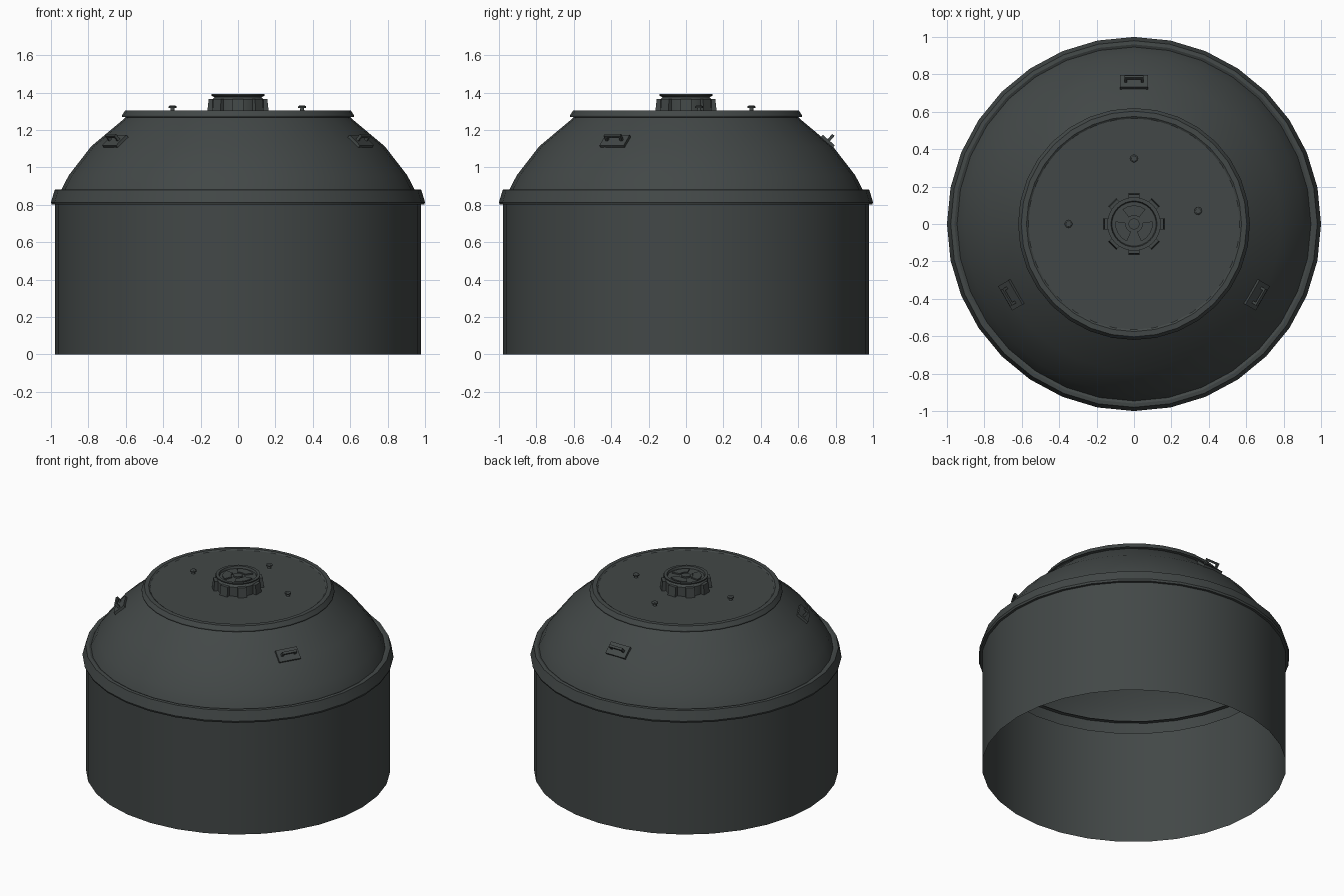
import bpy, bmesh, math
from mathutils import Matrix, Vector

if "Cube" in bpy.data.objects:
    bpy.data.objects.remove(bpy.data.objects["Cube"])

mat = bpy.data.materials.new("dark slate grey")
mat.diffuse_color = (0.055, 0.064, 0.063, 1)
mat.use_nodes = True
mat.node_tree.nodes["Principled BSDF"].inputs["Base Color"].default_value = mat.diffuse_color


def finish(name, bm, normals=True):
    if normals:
        bmesh.ops.recalc_face_normals(bm, faces=bm.faces)
    me = bpy.data.meshes.new(name)
    bm.to_mesh(me)
    bm.free()
    ob = bpy.data.objects.new(name, me)
    bpy.context.collection.objects.link(ob)
    me.materials.append(mat)
    bpy.ops.object.select_all(action='DESELECT')
    ob.select_set(True)
    bpy.context.view_layer.objects.active = ob
    bpy.ops.object.shade_smooth_by_angle(angle=math.radians(32))
    return ob


def lathe(name, profile, n=32, centre=(0, 0)):
    """Revolve (radius, z) points, listed bottom to top, about a vertical axis."""
    bm = bmesh.new()
    rings = []
    for r, z in profile:
        count = 1 if r == 0 else n
        rings.append([bm.verts.new((centre[0] + r * math.cos(math.tau * i / n),
                                    centre[1] + r * math.sin(math.tau * i / n), z))
                      for i in range(count)])
    for a, b in zip(rings, rings[1:]):
        for i in range(n):
            j = (i + 1) % n
            if len(b) == 1:
                bm.faces.new((a[i], a[j], b[0]))
            elif len(a) == 1:
                bm.faces.new((a[0], b[j], b[i]))
            else:
                bm.faces.new((a[i], a[j], b[j], b[i]))
    return finish(name, bm, False)


def box(bm, frame, centre, size):
    m = frame @ Matrix.Translation(centre) @ Matrix.Diagonal((*size, 1))
    return bmesh.ops.create_cube(bm, size=1, matrix=m)["verts"]


# Hollow shell: open cylinder, sloped flange, dome, rimmed top with shallow recess
lathe("body_wall", [(0.978, 0), (0.978, 0.805)])
lathe("flange", [(0.978, 0.80), (0.995, 0.80), (1.0, 0.813), (0.98, 0.88),
                 (0.96, 0.882), (0.946, 0.875)])
lathe("dome", [(0.946, 0.875), (0.942, 0.885), (0.905, 0.957),
               (0.785, 1.112), (0.60, 1.267)])
lathe("top_plate", [(0.60, 1.267), (0.62, 1.27), (0.62, 1.278), (0.603, 1.304),
                    (0.575, 1.305), (0.565, 1.298), (0, 1.298)])

# Central cap with flared crown and sunken face
lathe("cap", [(0.14, 1.295), (0.14, 1.362), (0.125, 1.375), (0.143, 1.384),
              (0.143, 1.391), (0.123, 1.391), (0.118, 1.376), (0, 1.376)])

# Eight grip lugs around the cap
bm = bmesh.new()
for i in range(8):
    f = Matrix.Rotation(math.tau * i / 8, 4, 'Z')
    verts = box(bm, f, (0.147, 0, 1.331), (0.034, 0.058, 0.068))
    inv = f.inverted()
    for v in verts:                       # taper the upper outside edge
        p = inv @ v.co
        if p.x > 0.15 and p.z > 1.34:
            v.co = f @ Vector((p.x - 0.007, p.y, p.z))
finish("cap_lugs", bm)

# Three raised pads and a hub on the cap face
bm = bmesh.new()
for k in range(3):
    mid = math.radians(90 + 120 * k)
    angles = [mid + math.radians(d) for d in (-38, -19, 0, 19, 38)]
    outer = [(0.1 * math.cos(a), 0.1 * math.sin(a), 1.376) for a in angles]
    inner = [(0.045 * math.cos(a), 0.045 * math.sin(a), 1.376) for a in reversed(angles)]
    face = bm.faces.new([bm.verts.new(p) for p in outer + inner])
    ext = bmesh.ops.extrude_face_region(bm, geom=[face])["geom"]
    for v in ext:
        if isinstance(v, bmesh.types.BMVert):
            v.co.z += 0.009
finish("cap_pads", bm)
lathe("cap_hub", [(0.03, 1.375), (0.03, 1.386), (0, 1.388)], 12)

# Three small studs on the top plate
for i, c in enumerate([(-0.35, 0), (0, 0.35), (0.343, 0.07)]):
    lathe(f"stud_{i + 1}", [(0.02, 1.297), (0.012, 1.302), (0.01, 1.316), (0.021, 1.318),
                            (0.021, 1.326), (0.014, 1.331), (0, 1.331)], 12, c)

# Three lifting handles on mounting plates, lying on the dome slope
slope = Vector((0, 0.66, 0.75)).normalized()
side = Vector((1, 0, 0))
up = slope.cross(side)
local = Matrix((side, up, slope)).transposed().to_4x4()
local.translation = (0, 0.757, 1.138)
for i in range(3):
    f = Matrix.Rotation(math.tau * i / 3, 4, 'Z') @ local
    bm = bmesh.new()
    box(bm, f, (0, 0, 0), (0.15, 0.085, 0.02))
    finish(f"handle_plate_{i + 1}", bm)
    bm = bmesh.new()
    for s in (-1, 1):
        box(bm, f, (s * 0.044, 0, 0.022), (0.014, 0.016, 0.03))
    box(bm, f, (0, 0, 0.04), (0.102, 0.016, 0.014))
    finish(f"handle_{i + 1}", bm)
